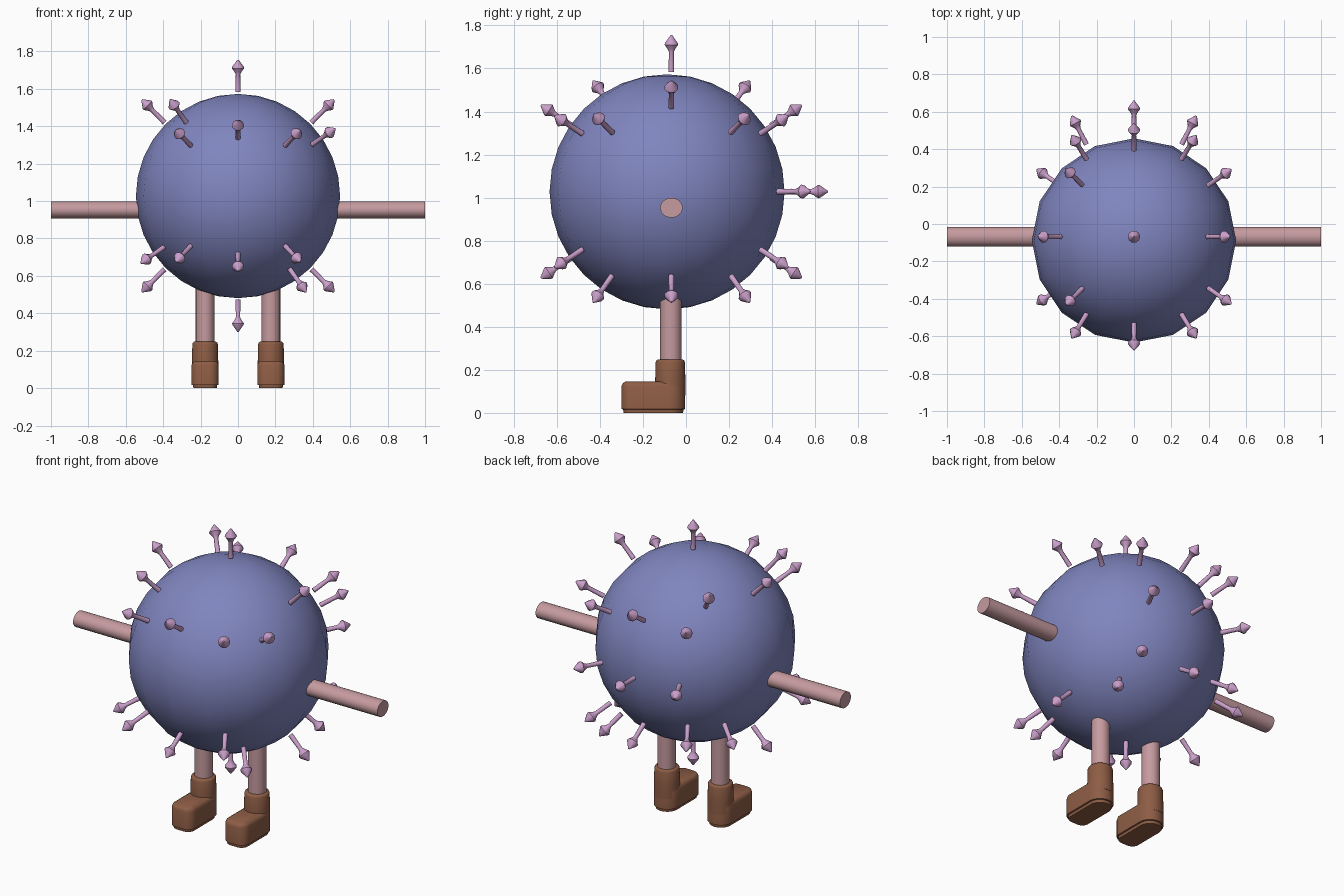
import bpy, bmesh, math
from mathutils import Vector, Matrix

if "Cube" in bpy.data.objects:
    bpy.data.objects.remove(bpy.data.objects["Cube"])


def material(name, rgb):
    m = bpy.data.materials.new(name)
    m.diffuse_color = (*rgb, 1)
    m.use_nodes = True
    m.node_tree.nodes["Principled BSDF"].inputs["Base Color"].default_value = m.diffuse_color
    return m


BLUE = material("slate blue", (0.215, 0.235, 0.52))
PINK = material("dusty pink", (0.56, 0.325, 0.345))
LILAC = material("lilac", (0.60, 0.35, 0.60))
BROWN = material("leather brown", (0.27, 0.11, 0.06))


def finish(name, bm, mat, angle=40):
    bmesh.ops.recalc_face_normals(bm, faces=bm.faces)
    me = bpy.data.meshes.new(name)
    bm.to_mesh(me)
    bm.free()
    me.materials.append(mat)
    ob = bpy.data.objects.new(name, me)
    bpy.context.collection.objects.link(ob)
    bpy.ops.object.select_all(action='DESELECT')
    bpy.context.view_layer.objects.active = ob
    ob.select_set(True)
    bpy.ops.object.shade_smooth_by_angle(angle=math.radians(angle))
    return ob


def loft(bm, rings):
    """Skin a stack of equal-length point rings and cap both ends."""
    loops = [[bm.verts.new(p) for p in r] for r in rings]
    n = len(loops[0])
    for a, b in zip(loops, loops[1:]):
        for i in range(n):
            j = (i + 1) % n
            bm.faces.new((a[i], a[j], b[j], b[i]))
    bm.faces.new(loops[0][::-1])
    bm.faces.new(loops[-1])


def circle(r, z, n, ry=None, cx=0, cy=0):
    ry = ry or r
    return [Vector((cx + r * math.cos(2 * math.pi * i / n),
                    cy + ry * math.sin(2 * math.pi * i / n), z)) for i in range(n)]


# Round body
bm = bmesh.new()
bmesh.ops.create_uvsphere(bm, u_segments=16, v_segments=16, radius=0.546,
                          matrix=Matrix.Translation((0, -0.088, 1.027)))
finish("body", bm, BLUE)

# Spikes: directions grouped by symmetry
dirs = [(0, 0, 1), (0, 0, -1), (0, 1, 0), (0.33, 0.64, 0), (-0.33, 0.64, 0)]
for s in (-1, 1):
    for t in (-1, 1):
        dirs += [(s, 0, t), (0, 0.83 * s, 0.55 * t)]
        dirs += [(x, 0.53 * s, 0.345 * t) for x in (-0.325, 0.325)]
    dirs += [(0.52, 0.36 * s, 0.36), (-0.36, 0.36 * s, 0.51),
             (0.36, 0.36 * s, -0.51), (-0.52, 0.36 * s, -0.36)]

SPIKE = [(0.014, 0.555), (0.012, 0.648), (0.018, 0.662), (0.033, 0.682),
         (0.031, 0.69), (0.004, 0.727)]
bm = bmesh.new()
for d in dirs:
    rot = Vector((0, 0, 1)).rotation_difference(Vector(d).normalized()).to_matrix()
    loft(bm, [[rot @ p + Vector((0, -0.068, 1.028)) for p in circle(r, h, 10)]
              for r, h in SPIKE])
finish("spikes", bm, LILAC)


def boot_outline(z, inset, cx, n=8):
    """Round heel with a softly squared toe."""
    w = 0.0725 - inset
    pts = [(w * math.cos(a), -0.076 + w * math.sin(a))
           for a in [math.pi * i / (2 * n) for i in range(2 * n + 1)]]
    r = 0.05 - inset
    for sx, a0 in ((-1, math.pi), (1, 1.5 * math.pi)):
        pts += [(sx * (w - r) + r * math.cos(a0 + math.pi / 2 * i / n),
                 -0.25 + r * math.sin(a0 + math.pi / 2 * i / n)) for i in range(n + 1)]
    return [Vector((cx + x, y, z)) for x, y in pts]


for side, s in (("left", -1), ("right", 1)):
    # Straight arm, slightly oval
    bm = bmesh.new()
    loft(bm, [[Vector((s * p.z, p.y - 0.068, p.x + 0.953)) for p in circle(0.046, x, 24, 0.052)]
              for x in (0.48, 1.0)])
    finish(side + "_arm", bm, PINK)

    # Leg
    cx = s * 0.176
    bm = bmesh.new()
    loft(bm, [circle(0.05, z, 24, cx=cx, cy=-0.07) for z in (0.2, 0.6)])
    finish(side + "_leg", bm, PINK)

    # Boot: foot and shaft
    bm = bmesh.new()
    loft(bm, [boot_outline(z, i, cx) for z, i in
              ((0, 0.01), (0.016, 0.008), (0.018, 0), (0.122, 0), (0.136, 0.005), (0.145, 0.018))])
    loft(bm, [circle(r, z, 32, cx=cx, cy=-0.073) for r, z in
              ((0.071, 0.08), (0.071, 0.13), (0.07, 0.16), (0.068, 0.235),
               (0.065, 0.243), (0.058, 0.248))])
    finish(side + "_boot", bm, BROWN)
